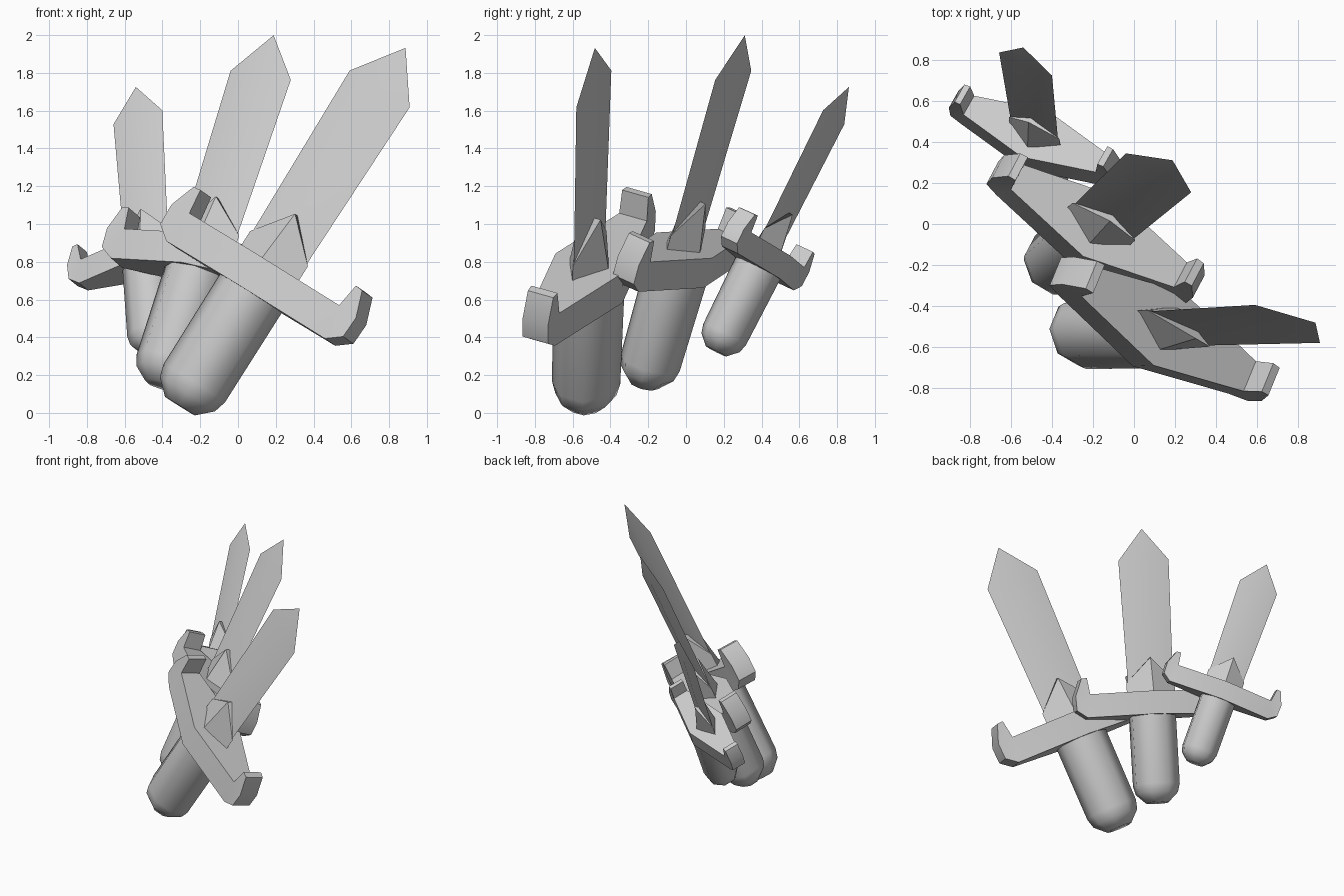
import bpy, bmesh, math
from mathutils import Vector, Matrix

if "Cube" in bpy.data.objects:
    bpy.data.objects.remove(bpy.data.objects["Cube"])


def make(name, verts, faces, mat):
    me = bpy.data.meshes.new(name)
    me.from_pydata(verts, [], faces)
    bm = bmesh.new()
    bm.from_mesh(me)
    bmesh.ops.recalc_face_normals(bm, faces=bm.faces)
    bm.to_mesh(me)
    bm.free()
    me.transform(mat)
    ob = bpy.data.objects.new(name, me)
    bpy.context.collection.objects.link(ob)
    bpy.context.view_layer.objects.active = ob
    ob.select_set(True)
    bpy.ops.object.shade_smooth_by_angle(angle=math.radians(50 if name.startswith("handle") else 30))
    ob.select_set(False)


def loft(rings):
    """Join equal-length rings of points and cap both ends."""
    n = len(rings[0])
    verts = [p for r in rings for p in r]
    faces = [(k * n + i, k * n + (i + 1) % n, (k + 1) * n + (i + 1) % n, (k + 1) * n + i)
             for k in range(len(rings) - 1) for i in range(n)]
    faces += [tuple(range(n)), tuple(range(len(verts) - n, len(verts)))]
    return verts, faces


def dagger(tag, mid, axis, width_dir, s):
    # local frame: x = blade width, y = thickness, z = blade axis, origin on top of the guard
    a = Vector(axis).normalized()
    w = Vector(width_dir)
    w = (w - a * w.dot(a)).normalized()
    n = a.cross(w)
    o = Vector(mid) - a * 1.1 * s
    mat = Matrix.Translation(o) @ Matrix((w, n, a)).transposed().to_4x4() @ Matrix.Scale(s, 4)

    # blade: flat diamond section, widening a little towards the point
    def diamond(hw, t, z):
        return [(hw, 0, z), (0, t, z), (-hw, 0, z), (0, -t, z)]
    v, f = loft([diamond(.185, .025, 0), diamond(.208, .02, 1.1)])
    f.pop()
    v.append((0, 0, 1.357))
    f += [(4 + i, 4 + (i + 1) % 4, 8) for i in range(4)]
    make("blade_" + tag, v, f, mat)

    # collar: peaked diamond wedge holding the blade
    v, f = loft([diamond(.2, .12, -.03),
                 [(.2, 0, .1), (0, .06, .3), (-.2, 0, .1), (0, -.06, .3)]])
    make("collar_" + tag, v, f, mat)

    # guard: upturned ends, deepest in the middle
    half = [(0, .01), (.52, .01), (.54, .145), (.585, .14), (.64, 0), (.635, -.12), (.55, -.18), (0, -.18)]
    v = []
    for sx in (1, -1):
        for x, z in half:
            d = .2 - .125 * min(x / .55, 1)
            v += [(sx * x, d, z), (sx * x, -d, z)]
    f = []
    for b in (0, 16):
        f += [tuple(b + 2 * i + k for i in (0, 1, 6, 7)) for k in (0, 1)]
        f += [tuple(b + 2 * i + k for i in range(1, 7)) for k in (0, 1)]
        f += [(b + 2 * i, b + 2 * i + 1, b + 2 * i + 3, b + 2 * i + 2) for i in range(7)]
    bm = bmesh.new()
    me = bpy.data.meshes.new("tmp")
    me.from_pydata(v, [], f)
    bm.from_mesh(me)
    bmesh.ops.remove_doubles(bm, verts=bm.verts, dist=1e-4)
    bm.verts.index_update()
    v = [p.co.copy() for p in bm.verts]
    f = [[p.index for p in fc.verts] for fc in bm.faces]
    bm.free()
    bpy.data.meshes.remove(me)
    make("guard_" + tag, v, f, mat)

    # handle: eight-sided grip with a bevelled butt
    def ring(rx, ry, z):
        return [(rx * math.cos(math.pi * (i + .5) / 4), ry * math.sin(math.pi * (i + .5) / 4), z)
                for i in range(8)]
    v, f = loft([ring(.195, .19, -.1), ring(.195, .178, -.74), ring(.175, .16, -.81), ring(.095, .085, -.885)])
    make("handle_" + tag, v, f, mat)


dagger("large", (.75, -.488, 1.715), (.533, .022, .846), (-.32, .185, .19), 1.0)
dagger("medium", (.12, .25, 1.787), (.297, .265, .918), (-.32, .19, .045), .9)
dagger("small", (-.53, .782, 1.565), (-.06, .447, .89), (-.26, .115, -.07), .7)
